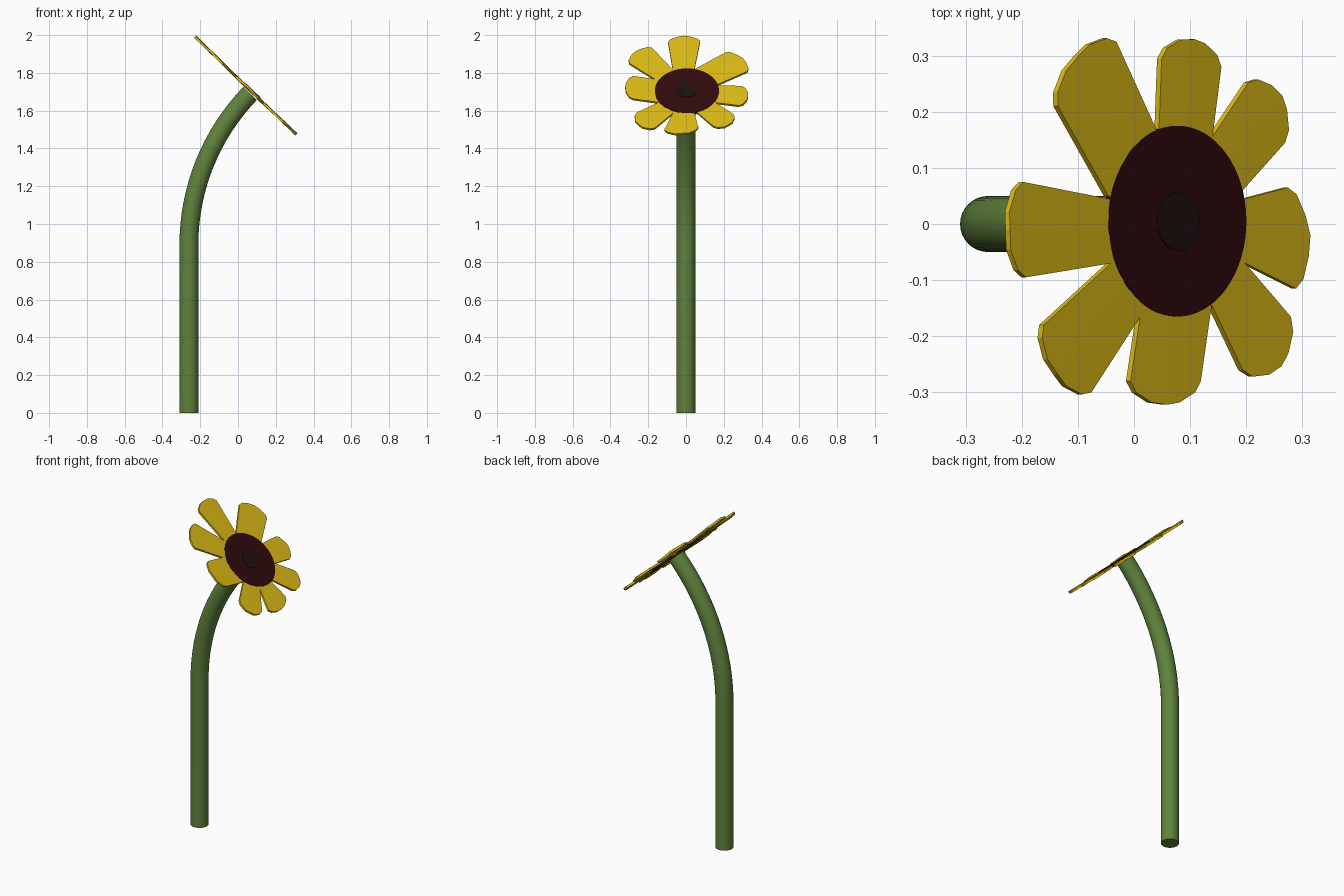
import bpy, bmesh, math
from mathutils import Matrix, Vector

if "Cube" in bpy.data.objects:
    bpy.data.objects.remove(bpy.data.objects["Cube"])

TILT = math.radians(44)
CENTRE = Vector((0.0725, 0.005, 1.70))
HEAD = Matrix.Translation(CENTRE) @ Matrix.Rotation(TILT, 4, 'Y')


def material(name, rgb):
    m = bpy.data.materials.new(name)
    m.diffuse_color = (*rgb, 1)
    m.use_nodes = True
    m.node_tree.nodes["Principled BSDF"].inputs["Base Color"].default_value = m.diffuse_color
    return m


green = material("stem_green", (0.115, 0.225, 0.045))
yellow = material("petal_yellow", (0.72, 0.49, 0.008))
maroon = material("disc_maroon", (0.03, 0.003, 0.004))
brown = material("core_dark_brown", (0.012, 0.006, 0.005))


def finish(name, bm, mat, matrix=None, smooth=False):
    bmesh.ops.recalc_face_normals(bm, faces=bm.faces[:])
    me = bpy.data.meshes.new(name)
    bm.to_mesh(me)
    bm.free()
    me.materials.append(mat)
    ob = bpy.data.objects.new(name, me)
    bpy.context.collection.objects.link(ob)
    if matrix:
        ob.matrix_world = matrix
    if smooth:
        bpy.ops.object.select_all(action='DESELECT')
        ob.select_set(True)
        bpy.context.view_layer.objects.active = ob
        bpy.ops.object.shade_smooth_by_angle(angle=math.radians(35))
    return ob


# Stem: straight tube that bends along an arc to meet the flower head
def stem(x0, radius, sides=32, steps=16):
    end = CENTRE - 0.012 * Vector((math.sin(TILT), 0, math.cos(TILT)))
    bend = (end.x - x0) / (1 - math.cos(TILT))
    z0 = end.z - bend * math.sin(TILT)
    path = [(Vector((x0, 0, 0)), 0.0)]
    for i in range(steps + 1):
        a = TILT * i / steps
        path.append((Vector((x0 + bend * (1 - math.cos(a)), 0, z0 + bend * math.sin(a))), a))
    bm = bmesh.new()
    rings = []
    for p, a in path:
        rot = Matrix.Rotation(a, 3, 'Y')
        rings.append([bm.verts.new(p + rot @ Vector((radius * math.cos(t), radius * math.sin(t), 0)))
                      for t in (2 * math.pi * k / sides for k in range(sides))])
    for r, s in zip(rings, rings[1:]):
        for k in range(sides):
            j = (k + 1) % sides
            bm.faces.new((r[k], r[j], s[j], s[k]))
    bm.faces.new(rings[0])
    bm.faces.new(rings[-1])
    finish("stem", bm, green, smooth=True)


stem(-0.26, 0.05)


# Round plates of the flower centre
def plate(name, radius, bottom, top, sides, mat):
    bm = bmesh.new()
    bmesh.ops.create_cone(bm, cap_ends=True, segments=sides, radius1=radius, radius2=radius,
                          depth=top - bottom, matrix=Matrix.Translation((0, 0, (top + bottom) / 2)))
    finish(name, bm, mat, HEAD, smooth=True)


plate("seed_disc", 0.17, -0.006, 0.008, 64, maroon)
plate("seed_core", 0.053, 0.004, 0.011, 12, brown)


# Petals: base corners, shoulder corners and tip bulge, in the plane of the head
def petal(name, b1, b2, s1, s2, bulge):
    b1, b2, s1, s2 = (Vector(p) for p in (b1, b2, s1, s2))
    chord = s2 - s1
    out = Vector((chord.y, -chord.x)).normalized()
    if out.dot(s1 + s2) < 0:
        out = -out
    tip = [s1 + chord * t + out * bulge * h
           for t, h in ((0.08, .5), (0.3, .95), (0.5, 1.05), (0.7, .95), (0.92, .5))]
    bm = bmesh.new()

    def vert(p, w=0.0):
        return bm.verts.new((p.x, p.y, w))
    root, mid = vert((b1 + b2) * 0.2, -0.003), vert(tip[2], 0.004)
    bm.faces.new([root, vert(b1 * 0.4)] + [vert(p) for p in (b1, s1, tip[0], tip[1])] + [mid])
    bm.faces.new([root, mid] + [vert(p) for p in (tip[3], tip[4], s2, b2, b2 * 0.4)])
    ob = finish(name, bm, yellow, HEAD)
    mod = ob.modifiers.new("thickness", 'SOLIDIFY')
    mod.thickness = 0.012
    mod.offset = 0


PETALS = [
    ((-.170, .045), (-.052, .165), (-.295, .205), (-.150, .320), .039),
    ((-.045, .155), (.087, .145), (-.038, .290), (.110, .275), .040),
    ((.087, .150), (.163, .055), (.177, .247), (.268, .140), .044),
    ((.170, .040), (.156, -.070), (.275, .060), (.295, -.120), .040),
    ((.163, -.070), (.087, -.150), (.282, -.170), (.163, -.265), .050),
    ((.087, -.145), (-.087, -.150), (.059, -.285), (-.115, -.285), .040),
    ((-.073, -.150), (-.156, -.070), (-.212, -.305), (-.330, -.185), .038),
    ((-.163, -.075), (-.170, .040), (-.374, -.100), (-.381, .070), .038),
]
for i, row in enumerate(PETALS):
    petal(f"petal_{i + 1}", *row)
